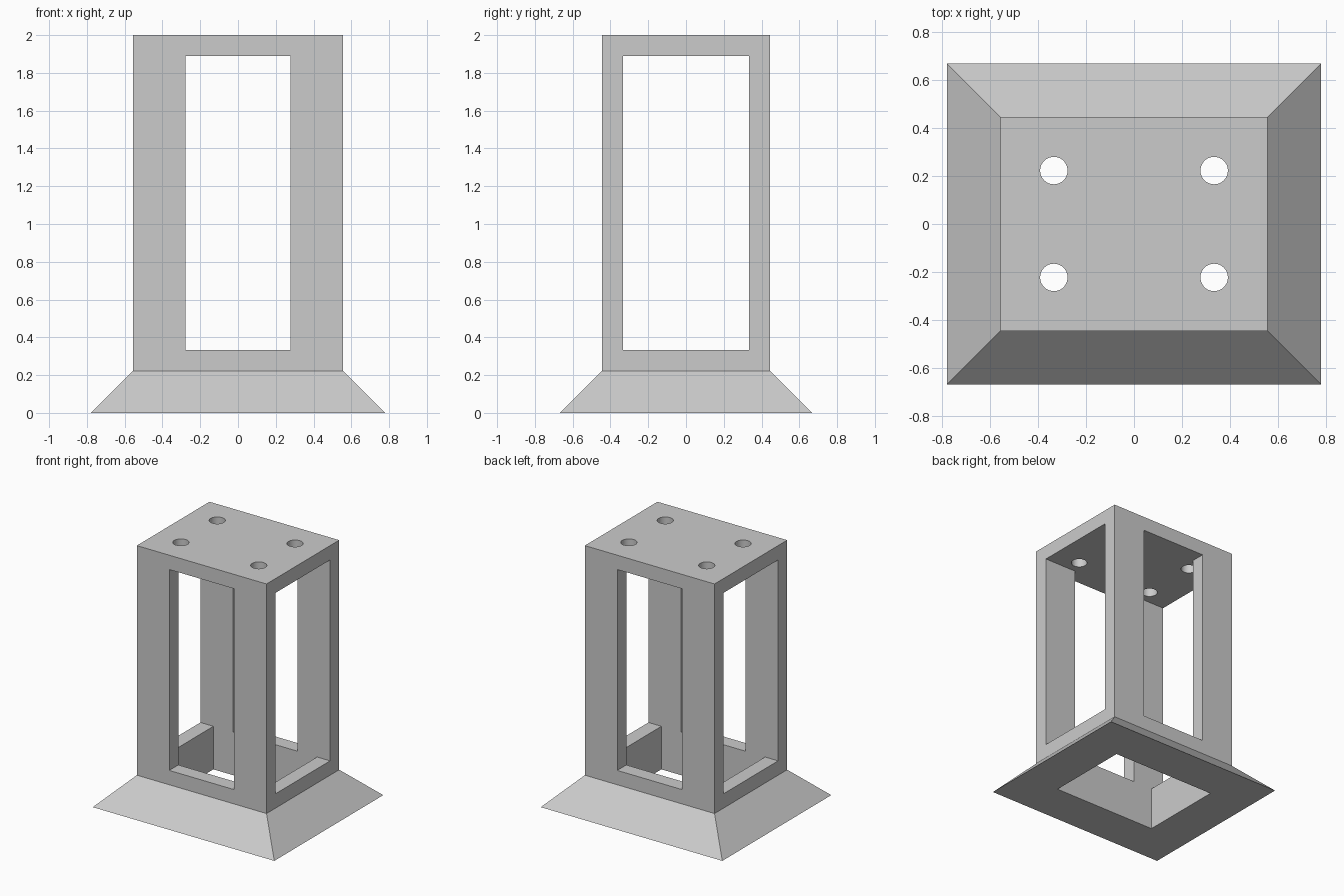
import bpy
import bmesh

U = 1 / 9  # wall thickness, the module of the whole design

if "Cube" in bpy.data.objects:
    bpy.data.objects.remove(bpy.data.objects["Cube"])

grey = bpy.data.materials.new("plain_grey")
grey.use_nodes = True
colour = (0.6, 0.6, 0.6, 1)
grey.diffuse_color = colour
grey.node_tree.nodes["Principled BSDF"].inputs["Base Color"].default_value = colour


def add_object(name, bm):
    bmesh.ops.recalc_face_normals(bm, faces=bm.faces)
    mesh = bpy.data.meshes.new(name)
    bm.to_mesh(mesh)
    bm.free()
    mesh.materials.append(grey)
    obj = bpy.data.objects.new(name, mesh)
    bpy.context.collection.objects.link(obj)
    return obj


def loft(name, sections):
    """Stack of centred rectangles (half x, half y, z), capped at both ends."""
    bm = bmesh.new()
    rings = [[bm.verts.new((sx * hx * U, sy * hy * U, z * U))
              for sx, sy in ((-1, -1), (1, -1), (1, 1), (-1, 1))]
             for hx, hy, z in sections]
    for low, high in zip(rings, rings[1:]):
        for i in range(4):
            j = (i + 1) % 4
            bm.faces.new((low[i], low[j], high[j], high[i]))
    bm.faces.new(rings[0])
    bm.faces.new(rings[-1])
    return add_object(name, bm)


def cut(target, cutter):
    cutter.hide_render = True
    mod = target.modifiers.new("cut", 'BOOLEAN')
    mod.operation = 'DIFFERENCE'
    mod.solver = 'EXACT'
    mod.object = cutter
    bpy.context.view_layer.objects.active = target
    bpy.ops.object.modifier_apply(modifier=mod.name)
    bpy.data.objects.remove(cutter)


# Upright box with a flared skirt at the foot
frame = loft("tower_frame", [(7, 6, 0), (5, 4, 2), (5, 4, 18)])

# Hollow core, open underneath, leaving the top plate
cut(frame, loft("core_cutter", [(4, 3, -1), (4, 3, 17)]))

# Windows through front and back, then through both sides
cut(frame, loft("front_window_cutter", [(2.5, 8, 3), (2.5, 8, 17)]))
cut(frame, loft("side_window_cutter", [(8, 3, 3), (8, 3, 17)]))

# Four bolt holes in the top plate
bm = bmesh.new()
for x in (-3, 3):
    for y in (-2, 2):
        ret = bmesh.ops.create_cone(bm, cap_ends=True, segments=48,
                                    radius1=0.057, radius2=0.057, depth=4 * U)
        bmesh.ops.translate(bm, verts=ret["verts"], vec=(x * U, y * U, 18 * U))
cut(frame, add_object("bolt_hole_cutter", bm))

# Crisp flat walls, smooth hole bores
bpy.ops.object.select_all(action='DESELECT')
frame.select_set(True)
bpy.context.view_layer.objects.active = frame
bpy.ops.object.shade_smooth_by_angle()
